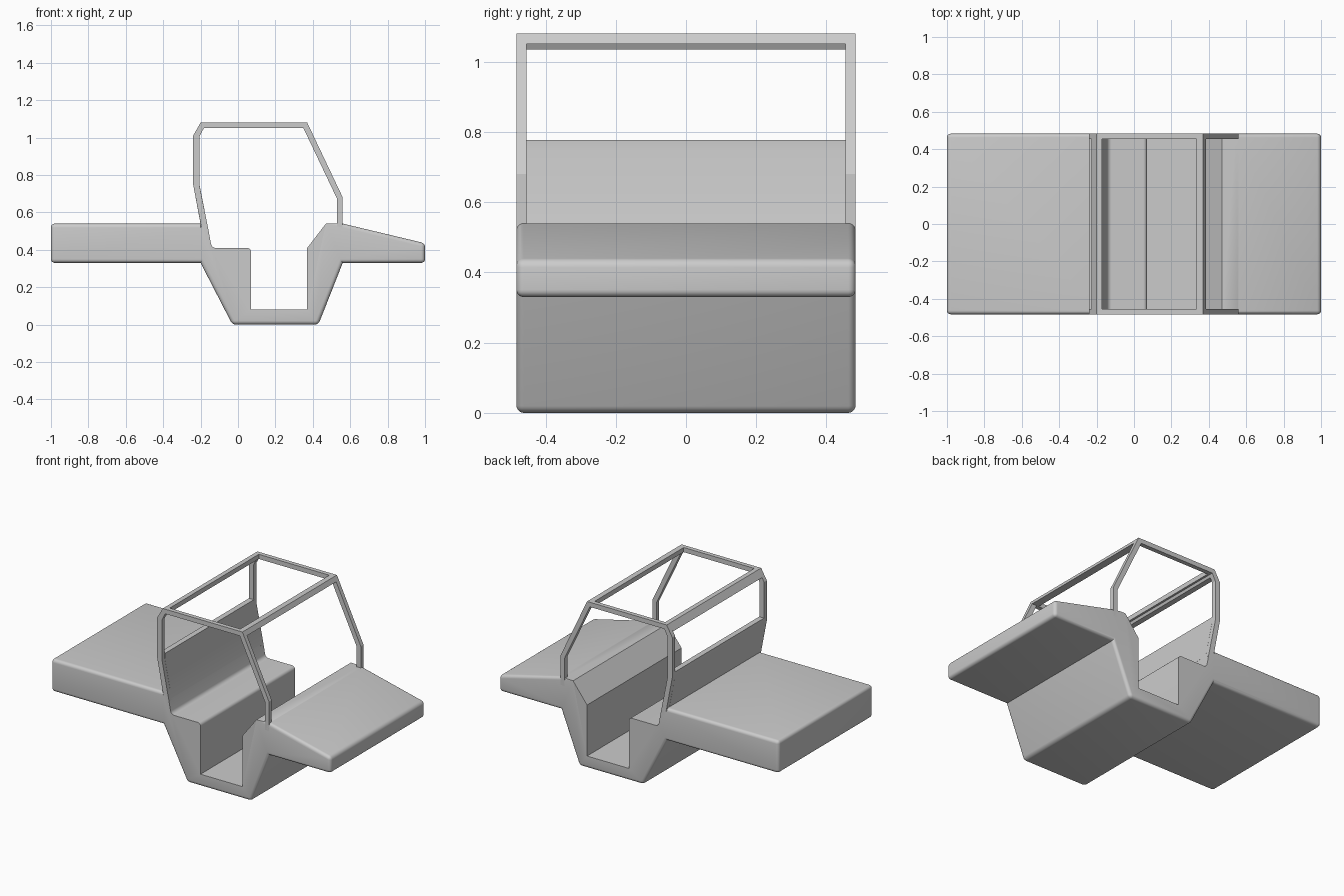
import bpy, bmesh
from math import radians

cube = bpy.data.objects.get("Cube")
if cube:
    bpy.data.objects.remove(cube, do_unlink=True)

HALF = 0.483    # half width of the whole body
INNER = 0.455   # inner face of the side frames

grey = bpy.data.materials.new("plain grey")
grey.use_nodes = True
colour = (0.6, 0.6, 0.6, 1)
grey.diffuse_color = colour
grey.node_tree.nodes["Principled BSDF"].inputs["Base Color"].default_value = colour


def prism(name, profile, y0, y1, side_edges=(), cross_edges=(), radius=0.028):
    """Extrude an x-z profile along y; round the listed side and cross edges."""
    bm = bmesh.new()
    rows = [[bm.verts.new((x, y, z)) for x, z in profile] for y in (y0, y1)]
    n = len(profile)
    for row in rows:
        bm.faces.new(row)
    for i in range(n):
        j = (i + 1) % n
        bm.faces.new((rows[0][i], rows[0][j], rows[1][j], rows[1][i]))
    bmesh.ops.recalc_face_normals(bm, faces=bm.faces[:])
    chosen = [bm.edges.get((row[i], row[(i + 1) % n])) for row in rows for i in side_edges]
    chosen += [bm.edges.get((rows[0][i], rows[1][i])) for i in cross_edges]
    if chosen:
        bmesh.ops.bevel(bm, geom=chosen, offset=radius, segments=5,
                        profile=0.5, affect='EDGES', clamp_overlap=True)
    mesh = bpy.data.meshes.new(name)
    bm.to_mesh(mesh)
    bm.free()
    mesh.materials.append(grey)
    ob = bpy.data.objects.new(name, mesh)
    bpy.context.collection.objects.link(ob)
    bpy.ops.object.select_all(action='DESELECT')
    ob.select_set(True)
    bpy.context.view_layer.objects.active = ob
    bpy.ops.object.shade_smooth_by_angle(angle=radians(25))
    return ob


# Lower body: rear deck, tub, front deck, footwell and seat base
body = [(-0.2, 0.54), (-1, 0.54), (-1, 0.33), (-0.2, 0.33), (-0.03, 0),
        (0.43, 0), (0.56, 0.33), (1, 0.33), (1, 0.435), (0.56, 0.54),
        (0.47, 0.54), (0.37, 0.41), (0.37, 0.08), (0.07, 0.08),
        (0.07, 0.41), (-0.14, 0.41), (-0.165, 0.54)]
prism("lower_body", body, -HALF, HALF,
      side_edges=range(9), cross_edges=(1, 2, 4, 5, 7, 8, 14, 15))

# Seat back panel between the rear posts
prism("seat_back", [(-0.193, 0.5), (-0.24, 0.75), (-0.24, 0.777), (-0.205, 0.777),
                    (-0.205, 0.745), (-0.157, 0.5)], -INNER, INNER)

# Bent cab frame on each side
outer = [(0.56, 0.49), (0.56, 0.68), (0.37, 1.08), (-0.2, 1.08),
         (-0.24, 1.01), (-0.24, 0.75), (-0.19, 0.49)]
inner = [(0.53, 0.49), (0.53, 0.672), (0.35, 1.05), (-0.183, 1.05),
         (-0.206, 1.005), (-0.206, 0.745), (-0.155, 0.49)]
ring = outer + inner[::-1]
prism("right_cab_frame", ring, -HALF, -INNER)
prism("left_cab_frame", ring, INNER, HALF)

# Roof cross bars
prism("front_header", [(0.335, 1.05), (0.335, 1.08), (0.37, 1.08), (0.384, 1.05)],
      -INNER, INNER)
prism("rear_header", [(-0.17, 1.05), (-0.17, 1.08), (-0.2, 1.08), (-0.226, 1.035),
                      (-0.191, 1.035), (-0.183, 1.05)], -INNER, INNER)
